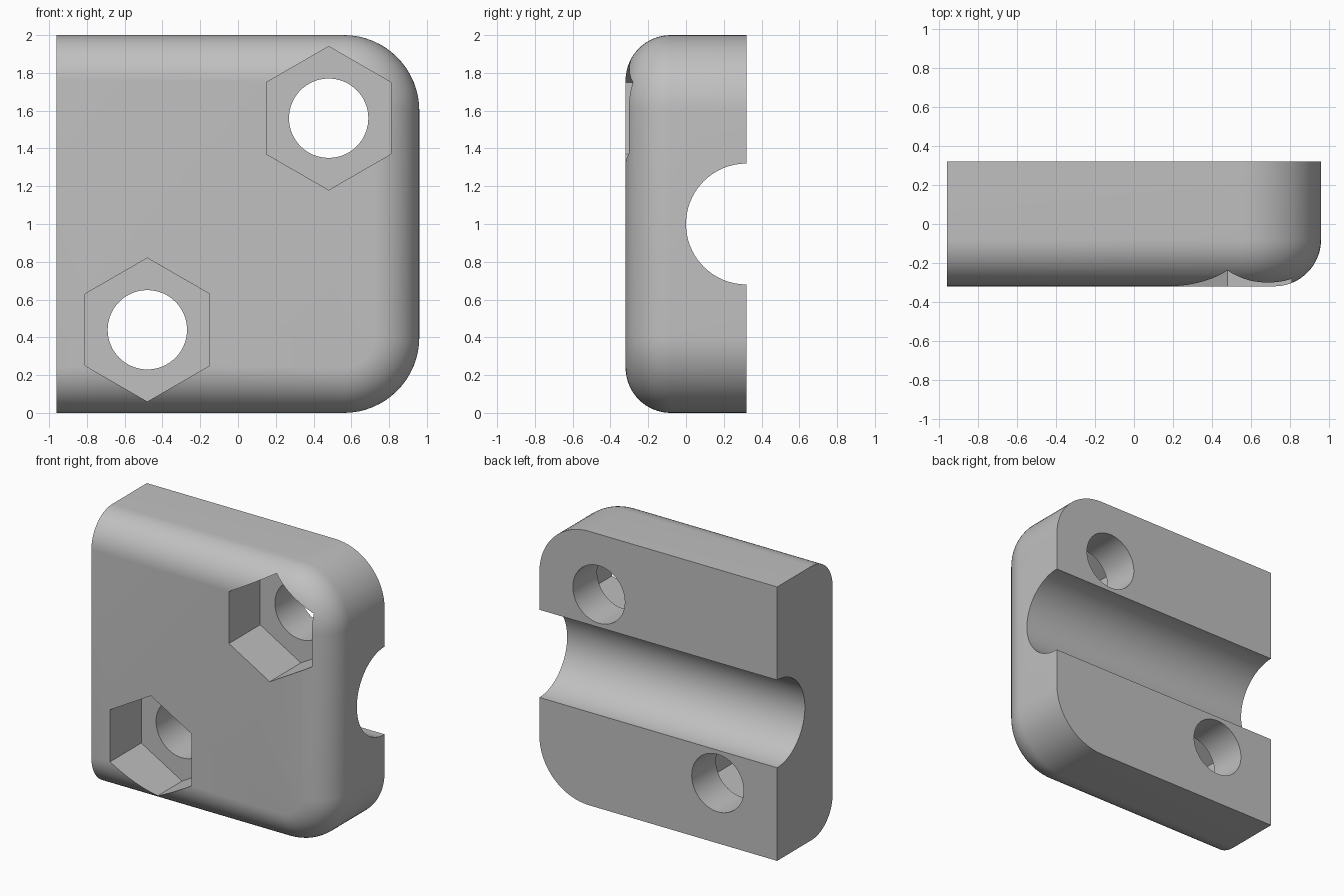
import bpy
import bmesh
from math import sin, cos, pi, radians
from mathutils import Matrix

cube = bpy.data.objects.get("Cube")
if cube:
    bpy.data.objects.remove(cube, do_unlink=True)

HALF_X, HALF_Y, HEIGHT = 0.96, 0.32, 2.0
CORNER, FILLET, STEPS = 0.4, 0.24, 16

grey = bpy.data.materials.new("plain grey")
grey.use_nodes = True
colour = (0.53, 0.53, 0.53, 1)
grey.diffuse_color = colour
grey.node_tree.nodes["Principled BSDF"].inputs["Base Color"].default_value = colour


def make_object(name, bm):
    bmesh.ops.recalc_face_normals(bm, faces=bm.faces)
    mesh = bpy.data.meshes.new(name)
    bm.to_mesh(mesh)
    bm.free()
    mesh.materials.append(grey)
    obj = bpy.data.objects.new(name, mesh)
    bpy.context.collection.objects.link(obj)
    return obj


def outline(inset):
    """Side outline with two rounded corners on +x, moved inward by inset."""
    r, cx = CORNER - inset, HALF_X - CORNER
    pts = [(-HALF_X, inset)]
    for cz, start in ((CORNER, -pi / 2), (HEIGHT - CORNER, 0)):
        for i in range(STEPS + 1):
            a = start + i / STEPS * pi / 2
            pts.append((cx + r * cos(a), cz + r * sin(a)))
    return pts + [(-HALF_X, HEIGHT - inset)]


def cylinder(name, radius, depth, sides, matrix):
    bm = bmesh.new()
    bmesh.ops.create_cone(bm, cap_ends=True, segments=sides, radius1=radius,
                          radius2=radius, depth=depth, matrix=matrix)
    obj = make_object(name, bm)
    obj.hide_render = True
    return obj


# Clamp body: stacked outlines, rounded towards the front
layers = [(HALF_Y, 0)]
for i in range(STEPS + 1):
    a = i / STEPS * pi / 2
    layers.append((FILLET - HALF_Y - FILLET * sin(a), FILLET * (1 - cos(a))))
bm = bmesh.new()
rings = [[bm.verts.new((x, y, z)) for x, z in outline(d)] for y, d in layers]
for lower, upper in zip(rings, rings[1:]):
    for i in range(len(lower)):
        j = (i + 1) % len(lower)
        bm.faces.new((lower[i], lower[j], upper[j], upper[i]))
bm.faces.new(rings[0])
bm.faces.new(rings[-1])
body = make_object("clamp_half", bm)

# Cable groove along the back
along_x = Matrix.Translation((0, HALF_Y, HEIGHT / 2)) @ Matrix.Rotation(pi / 2, 4, "Y")
cutters = [cylinder("groove_cutter", 0.32, 3, 96, along_x)]

# Bolt holes with hexagonal nut pockets in the front
POCKET_FLOOR = 0.04
turn = Matrix.Rotation(pi / 2, 4, "X")
for side in (-1, 1):
    x, z = 0.48 * side, 1 + 0.56 * side
    cutters.append(cylinder("bolt_hole_cutter", 0.21, 2, 64,
                            Matrix.Translation((x, 0, z)) @ turn))
    hexagon = cylinder("nut_pocket_cutter", 0.38, 1, 6,
                       Matrix.Translation((x, POCKET_FLOOR - 0.5, z)) @ turn)
    cutters.append(hexagon)

bpy.context.view_layer.objects.active = body
for cutter in cutters:
    mod = body.modifiers.new("cut", "BOOLEAN")
    mod.operation = "DIFFERENCE"
    mod.solver = "EXACT"
    mod.object = cutter
    bpy.ops.object.modifier_apply(modifier=mod.name)
for cutter in cutters:
    bpy.data.objects.remove(cutter, do_unlink=True)

# Smooth curves, sharp edges
bpy.ops.object.select_all(action="DESELECT")
body.select_set(True)
bpy.ops.object.shade_smooth_by_angle(angle=radians(30))
